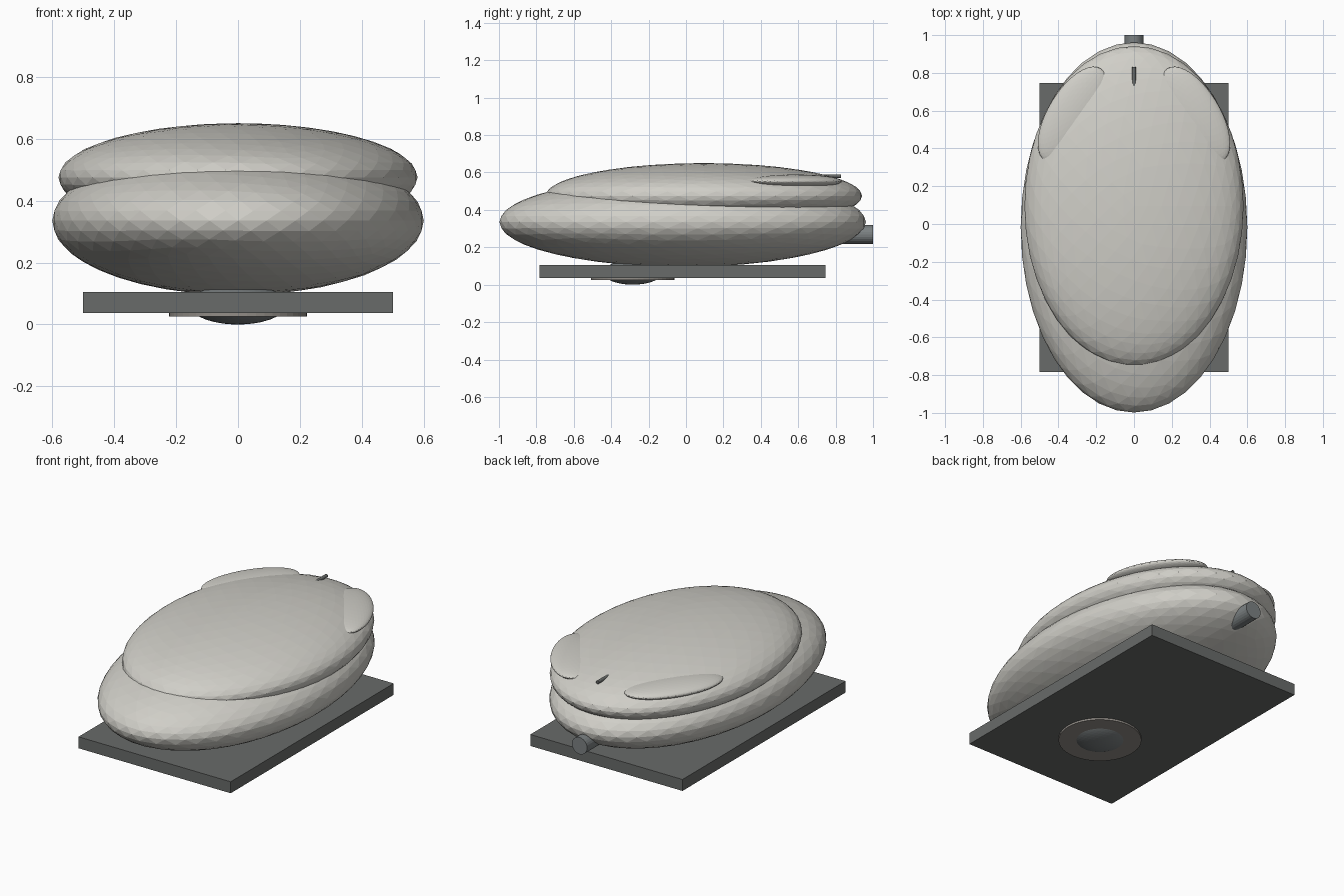
import bpy, math

if "Cube" in bpy.data.objects:
    bpy.data.objects.remove(bpy.data.objects["Cube"])


def material(name, rgb):
    m = bpy.data.materials.new(name)
    m.diffuse_color = (*rgb, 1)
    m.use_nodes = True
    m.node_tree.nodes["Principled BSDF"].inputs["Base Color"].default_value = m.diffuse_color
    return m


SHELL = material("warm_white_plastic", (0.63, 0.62, 0.575))
BASE = material("dark_grey_plastic", (0.14, 0.147, 0.142))
STEEL = material("blue_grey_rubber", (0.20, 0.22, 0.225))
RING = material("taupe_ring", (0.29, 0.27, 0.245))


def finish(name, loc, scale, rot, mat):
    o = bpy.context.object
    o.name = name
    o.location, o.scale, o.rotation_euler = loc, scale, rot
    o.data.materials.append(mat)
    return o


def ellipsoid(name, loc, radii, mat, rot=(0, 0, 0), sub=4):
    bpy.ops.mesh.primitive_ico_sphere_add(subdivisions=sub, radius=1)
    return finish(name, loc, radii, rot, mat)


def cylinder(name, loc, radius, depth, mat, rot=(0, 0, 0), sides=32):
    bpy.ops.mesh.primitive_cylinder_add(vertices=sides, radius=1, depth=1)
    return finish(name, loc, (radius, radius, depth), rot, mat)


# shell: lower body and overlapping upper cover
ellipsoid("lower_body", (0, -0.018, 0.335), (0.60, 0.98, 0.24), SHELL)
ellipsoid("upper_cover", (0, 0.095, 0.475), (0.58, 0.847, 0.175), SHELL)

# pair of click buttons
for side, name in ((-1, "left_button"), (1, "right_button")):
    ellipsoid(name, (side * 0.325, 0.58, 0.553), (0.13, 0.285, 0.036), SHELL,
              (0, 0, side * math.radians(31)))

# scroll wheel and cable stub
along_y = (math.pi / 2, 0, 0)
cylinder("scroll_wheel", (0, 0.77, 0.58), 0.01, 0.12, BASE, along_y, 12)
cylinder("cable", (0, 0.90, 0.268), 0.05, 0.20, STEEL, along_y, 24)

# base plate
bpy.ops.mesh.primitive_cube_add(size=1)
finish("base_plate", (0, -0.018, 0.071), (1.0, 1.53, 0.068), (0, 0, 0), BASE)

# tracking ball and its retaining ring underneath
cylinder("ball_ring", (0, -0.285, 0.038), 0.223, 0.024, RING, sides=48)
ellipsoid("tracking_ball", (0, -0.285, 0.065), (0.158, 0.158, 0.065), STEEL)
